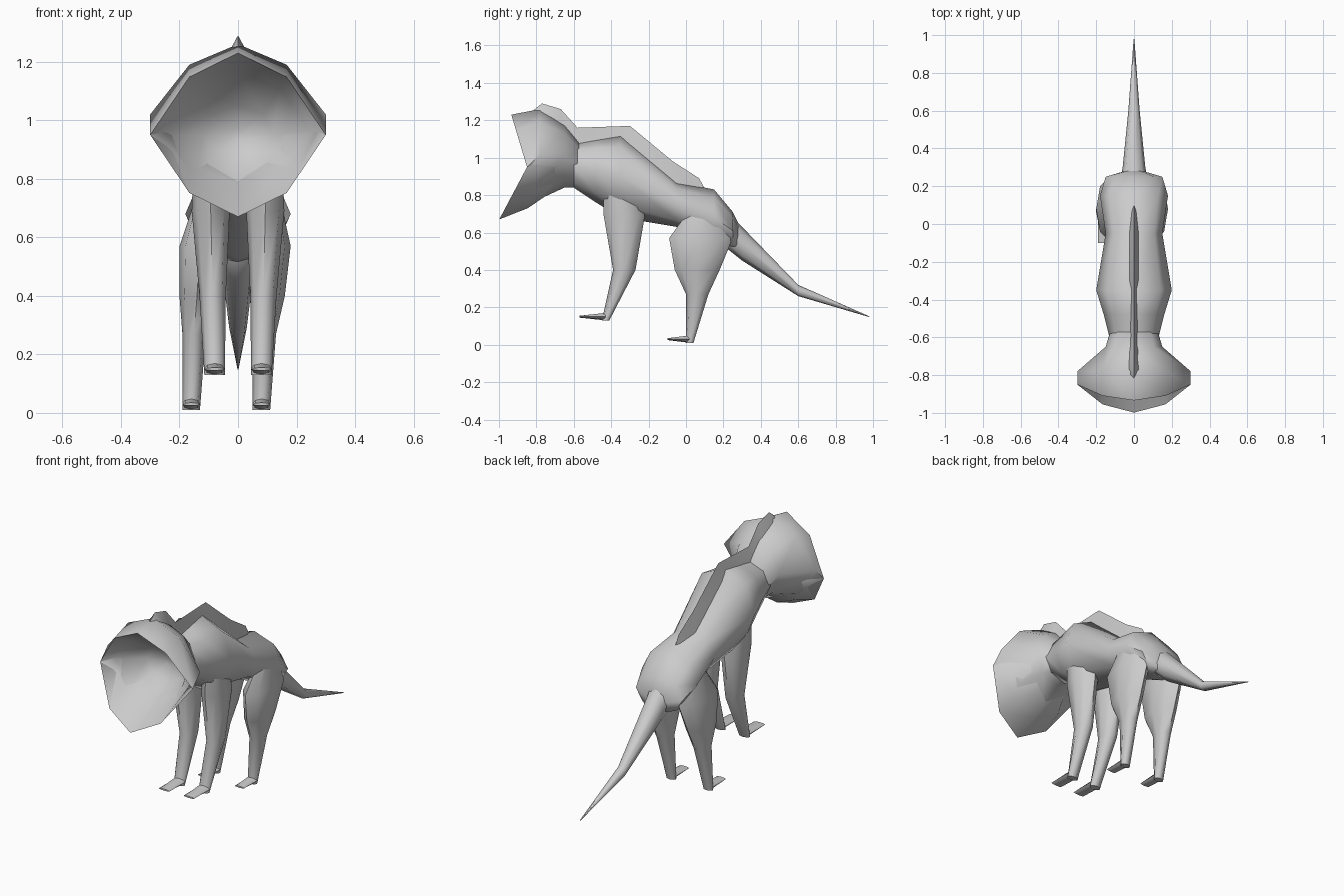
import bpy, bmesh
from math import sin, cos, pi, radians
from mathutils import Vector

cube = bpy.data.objects.get("Cube")
if cube:
    bpy.data.objects.remove(cube)

skin = bpy.data.materials.new("grey skin")
skin.use_nodes = True
skin.diffuse_color = (0.6, 0.6, 0.6, 1)
skin.node_tree.nodes["Principled BSDF"].inputs["Base Color"].default_value = skin.diffuse_color


def loft(name, rings, sharp_angle=60):
    """Join a series of matching sections into one closed skin."""
    bm = bmesh.new()
    loops = [[bm.verts.new(point) for point in ring] for ring in rings]
    for near, far in zip(loops, loops[1:]):
        for i in range(len(near)):
            bm.faces.new((near[i - 1], near[i], far[i], far[i - 1]))
    bm.faces.new(loops[0])
    bm.faces.new(loops[-1])
    bmesh.ops.recalc_face_normals(bm, faces=bm.faces)
    mesh = bpy.data.meshes.new(name)
    bm.to_mesh(mesh)
    bm.free()
    mesh.materials.append(skin)
    part = bpy.data.objects.new(name, mesh)
    bpy.context.collection.objects.link(part)
    bpy.ops.object.select_all(action='DESELECT')
    part.select_set(True)
    bpy.context.view_layer.objects.active = part
    bpy.ops.object.shade_smooth_by_angle(angle=radians(sharp_angle))


def oval(centre, across, along, sides=8):
    """Closed section around a centre, spanned by two half axes."""
    centre, across, along = Vector(centre), Vector(across), Vector(along)
    turns = [2 * pi * i / sides for i in range(sides)]
    return [centre + across * sin(t) + along * cos(t) for t in turns]


def slice_at(y, z, height, width, x=0):
    """Upright section, for parts that run front to back."""
    return oval((x, y, z), (width, 0, 0), (0, 0, height))


def diamond_at(y, z, height, width, upper=0, lower=0):
    """Head section drawn in towards a diamond and swept forward at top and bottom."""
    ring = slice_at(y, z, height, width)
    for point in ring:
        point.x *= (abs(point.x) / width) ** 0.7
        rise = point.z - z
        point.y -= max(rise * upper, -rise * lower)
    return ring


# Torso, from the neck through the chest and waist to the hips
torso = [(-0.6, 0.96, 0.12, 0.13), (-0.48, 0.93, 0.17, 0.16), (-0.35, 0.9, 0.22, 0.2),
         (-0.05, 0.75, 0.12, 0.15), (0.15, 0.68, 0.15, 0.18), (0.25, 0.61, 0.1, 0.15),
         (0.28, 0.58, 0.07, 0.05)]
loft("body", [slice_at(*section) for section in torso])

# Tail tapering down to a point
tail = [(0.2, 0.63, 0.1, 0.08), (0.3, 0.54, 0.09, 0.06),
        (0.6, 0.29, 0.03, 0.03), (0.98, 0.15, 0.002, 0.002)]
loft("tail", [slice_at(*section) for section in tail])

# Funnel head: outer skin out to the rim, then the lining of the open mouth
mouth_z = 0.95
loft("head", [
    slice_at(-0.55, mouth_z, 0.11, 0.12),
    slice_at(-0.65, 1.01, 0.17, 0.15),
    diamond_at(-0.78, 1.02, 0.24, 0.3),
    diamond_at(-0.85, mouth_z, 0.28, 0.3, upper=0.3, lower=0.53),
    diamond_at(-0.78, mouth_z, 0.22, 0.26, upper=0.2, lower=0.3),
    slice_at(-0.67, mouth_z, 0.1, 0.12),
    slice_at(-0.64, mouth_z, 0.02, 0.02),
], sharp_angle=80)

# Crest: a thin wedge from the top of the head along the back, shallow over the mouth
ridge = [(-0.82, 1.25), (-0.77, 1.29), (-0.67, 1.26), (-0.58, 1.16),
         (-0.3, 1.17), (-0.07, 0.98), (0.07, 0.89), (0.12, 0.8)]
fin_half = 0.03
fin = []
for y, z in ridge:
    base = z - min(0.13, 0.03 + (y - ridge[0][0]) / 2)
    fin.append([(0, y, z), (fin_half, y, base), (-fin_half, y, base)])
loft("crest", fin)


def leg(name, hip_x, foot_x, joints, toe_y):
    """Leg through its joints (y, z, half width, half depth), with a flat foot."""
    last = len(joints) - 1
    rings = []
    for i, (y, z, width, depth) in enumerate(joints):
        x = hip_x + (foot_x - hip_x) * i / last
        rings.append(oval((x, y, z), (width, 0, 0), (0, depth, 0)))
    loft(name + "_leg", rings)
    ankle_y, ankle_z, width, depth = joints[-1]
    foot_z = ankle_z + depth
    loft(name + "_foot", [slice_at(ankle_y, foot_z, depth, width, foot_x),
                          slice_at(toe_y, foot_z, depth / 4, width, foot_x)])


# Legs rooted inside the torso: slim bent forelegs, heavy thighs on the hind legs
foreleg = [(-0.36, 0.9, 0.05, 0.08), (-0.33, 0.69, 0.065, 0.11), (-0.33, 0.4, 0.045, 0.06),
           (-0.43, 0.13, 0.035, 0.02)]
hind_leg = [(0.1, 0.75, 0.02, 0.06), (0.08, 0.57, 0.07, 0.17), (0.06, 0.4, 0.06, 0.12),
            (0.06, 0.27, 0.04, 0.06), (0.02, 0.01, 0.03, 0.02)]
leg("left_front", 0.1, 0.08, foreleg, -0.57)
leg("right_front", -0.1, -0.08, foreleg, -0.57)
leg("left_hind", 0.12, 0.08, hind_leg, -0.1)
leg("right_hind", -0.12, -0.16, hind_leg, -0.1)
